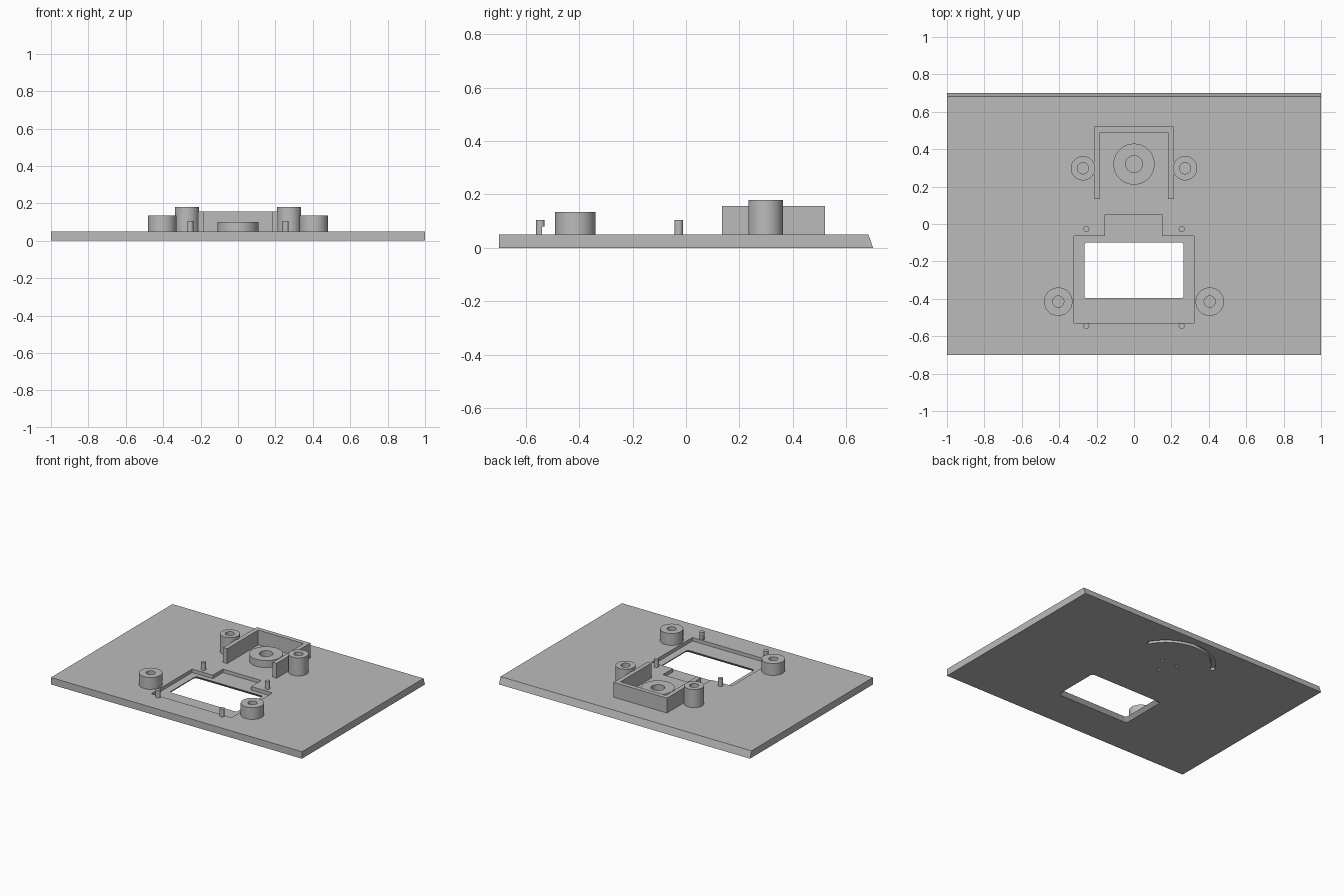
import bpy, bmesh
from math import cos, sin, pi, radians

if "Cube" in bpy.data.objects:
    bpy.data.objects.remove(bpy.data.objects["Cube"], do_unlink=True)

grey = bpy.data.materials.new("plain grey")
grey.use_nodes = True
grey.diffuse_color = (0.5, 0.5, 0.5, 1)
grey.node_tree.nodes["Principled BSDF"].inputs["Base Color"].default_value = (0.5, 0.5, 0.5, 1)

TOP = 0.05      # upper face of the plate
FLOOR = 0.025   # floor of the display recess


def circle(x, y, r, n=40):
    return [(x + r * cos(2 * pi * i / n), y + r * sin(2 * pi * i / n)) for i in range(n)]


def rect(x0, x1, y0, y1):
    return [(x0, y0), (x1, y0), (x1, y1), (x0, y1)]


def rounded_rect(cx, cy, hx, hy, r, n=5):
    pts = []
    for k, (sx, sy) in enumerate([(1, 1), (-1, 1), (-1, -1), (1, -1)]):
        for i in range(n + 1):
            a = pi / 2 * (k + i / n)
            pts.append((cx + sx * (hx - r) + r * cos(a), cy + sy * (hy - r) + r * sin(a)))
    return pts


def sector(cx, cy, r0, r1, a0, a1, n=32):
    angles = [radians(a0 + (a1 - a0) * i / n) for i in range(n + 1)]
    outer = [(cx + r1 * cos(a), cy + r1 * sin(a)) for a in angles]
    inner = [(cx + r0 * cos(a), cy + r0 * sin(a)) for a in reversed(angles)]
    return outer + inner


def prism(name, outline, z0, z1, top_outline=None):
    """Solid between a lower outline and an upper one."""
    bm = bmesh.new()
    low = [bm.verts.new((x, y, z0)) for x, y in outline]
    high = [bm.verts.new((x, y, z1)) for x, y in top_outline or outline]
    bm.faces.new(low[::-1])
    bm.faces.new(high)
    n = len(low)
    for i in range(n):
        j = (i + 1) % n
        bm.faces.new((low[i], low[j], high[j], high[i]))
    bmesh.ops.recalc_face_normals(bm, faces=bm.faces)
    mesh = bpy.data.meshes.new(name)
    bm.to_mesh(mesh)
    bm.free()
    mesh.materials.append(grey)
    ob = bpy.data.objects.new(name, mesh)
    bpy.context.collection.objects.link(ob)
    return ob


def cut(ob, cutter):
    cutter.hide_render = True
    mod = ob.modifiers.new("cut", "BOOLEAN")
    mod.operation = "DIFFERENCE"
    mod.solver = "EXACT"
    mod.object = cutter
    bpy.context.view_layer.objects.active = ob
    bpy.ops.object.modifier_apply(modifier=mod.name)
    bpy.data.objects.remove(cutter, do_unlink=True)


def smooth(ob):
    ob.data.shade_smooth()
    ob.data.set_sharp_from_angle(angle=radians(30))


def boss(name, x, y, r, hole, height):
    """Round post with a bore down to the plate."""
    ob = prism(name, circle(x, y, r), TOP - 0.01, height)
    cut(ob, prism("bore_cutter", circle(x, y, hole, 32), TOP - 0.02, height + 0.02))
    smooth(ob)


# Plate with a sloped back edge
plate = prism("base_plate", rect(-1, 1, -0.7, 0.7), 0, TOP, rect(-1, 1, -0.7, 0.683))

# Stepped recess around the window
recess = [(-0.32, -0.53), (0.32, -0.53), (0.32, -0.065), (0.15, -0.065),
          (0.15, 0.05), (-0.155, 0.05), (-0.155, -0.065), (-0.32, -0.065)]
cut(plate, prism("recess_cutter", recess, FLOOR, TOP + 0.05))

# Window that flares towards the underside
cut(plate, prism("window_cutter", rounded_rect(0, -0.248, 0.29, 0.173, 0.02), -0.001, FLOOR + 0.001,
                 rounded_rect(0, -0.248, 0.265, 0.148, 0.015)))

# Curved groove and small blind holes underneath
cut(plate, prism("groove_cutter", sector(0, 0.32, 0.297, 0.325, 28, 152), -0.02, 0.02))
for angle in (30, 150, 270):
    a = radians(angle)
    cut(plate, prism("pinhole_cutter", circle(0.07 * cos(a), 0.32 + 0.07 * sin(a), 0.01, 16), -0.02, 0.02))

# Deep bore below the central boss
cut(plate, prism("deep_bore_cutter", circle(0, 0.32, 0.045, 32), 0.03, TOP + 0.02))
smooth(plate)

# Central boss and U-shaped wall around it
boss("centre_boss", 0, 0.32, 0.11, 0.045, 0.1)
wall = [(-0.213, 0.135), (-0.181, 0.135), (-0.181, 0.488), (0.181, 0.488),
        (0.181, 0.135), (0.213, 0.135), (0.213, 0.52), (-0.213, 0.52)]
prism("u_wall", wall, TOP - 0.01, 0.157)

# Screw bosses and locating pins on both sides
for side, s in (("left", 1), ("right", -1)):
    boss(side + "_rear_boss", s * 0.273, 0.298, 0.065, 0.03, 0.18)
    boss(side + "_front_boss", s * 0.405, -0.415, 0.076, 0.03, 0.135)
    smooth(prism(side + "_rear_pin", circle(s * 0.255, -0.027, 0.016, 24), TOP - 0.01, 0.105))
    # Front pins are undercut on the recess side
    pin = prism(side + "_front_pin", circle(s * 0.255, -0.545, 0.016, 24), TOP - 0.01, 0.105)
    cut(pin, prism("undercut_cutter", rect(s * 0.255 - 0.05, s * 0.255 + 0.05, -0.538, -0.5), 0, 0.08))
    smooth(pin)
